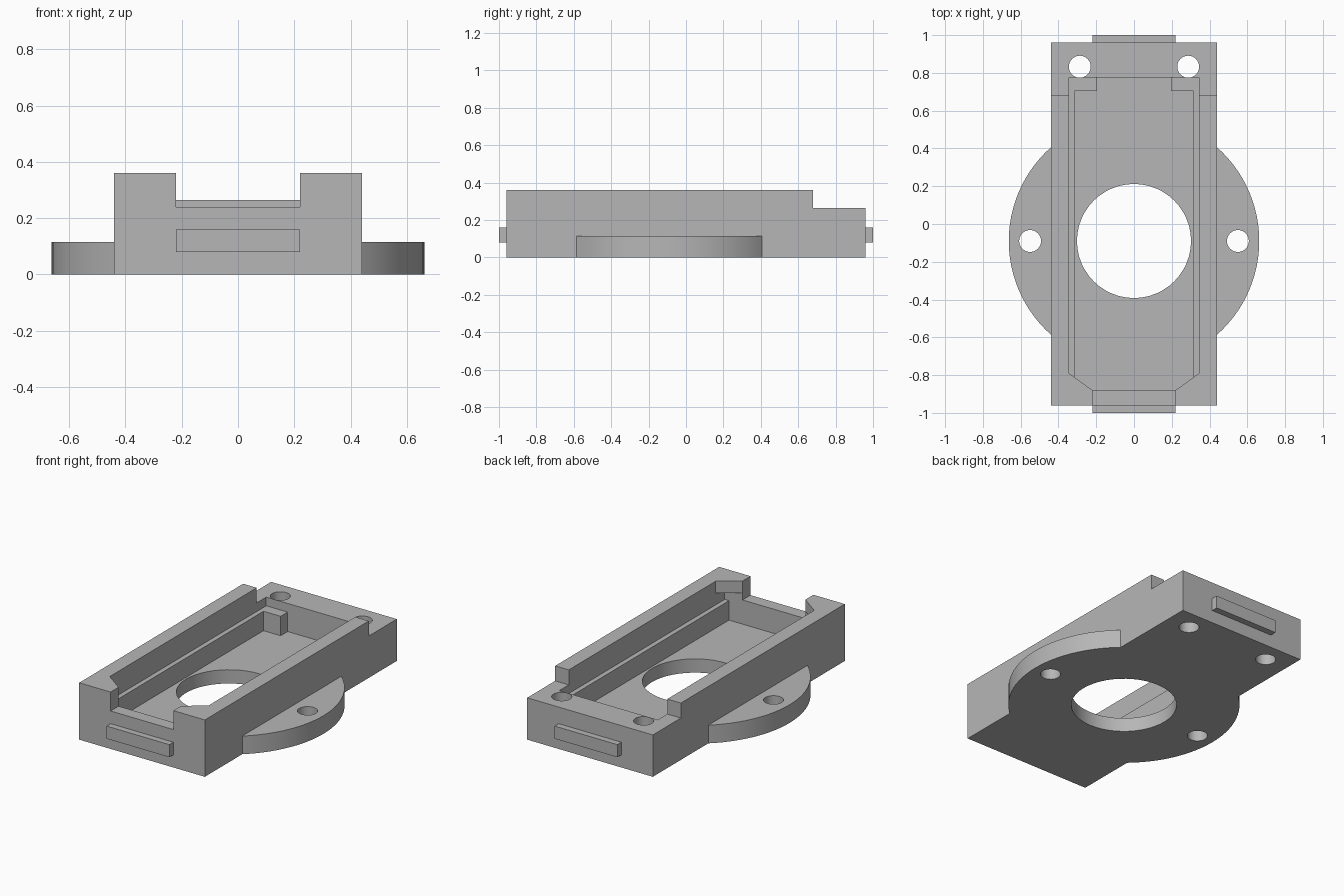
import bpy
import math

cube = bpy.data.objects.get("Cube")
if cube:
    bpy.data.objects.remove(cube, do_unlink=True)

grey = bpy.data.materials.new("plain_grey")
grey.use_nodes = True
colour = (0.47, 0.47, 0.47, 1)
grey.diffuse_color = colour
grey.node_tree.nodes["Principled BSDF"].inputs["Base Color"].default_value = colour


def prism(name, outline, z0, z1):
    """Extrude a counter-clockwise xy outline from z0 to z1."""
    n = len(outline)
    verts = [(x, y, z) for z in (z0, z1) for x, y in outline]
    faces = [tuple(reversed(range(n))), tuple(range(n, 2 * n))]
    faces += [(i, (i + 1) % n, n + (i + 1) % n, n + i) for i in range(n)]
    mesh = bpy.data.meshes.new(name)
    mesh.from_pydata(verts, [], faces)
    mesh.materials.append(grey)
    obj = bpy.data.objects.new(name, mesh)
    bpy.context.collection.objects.link(obj)
    return obj


def box(name, x, y0, y1, z0, z1):
    return prism(name, [(-x, y0), (x, y0), (x, y1), (-x, y1)], z0, z1)


def disc(name, x, y, r, z0, z1, n=48):
    ring = [(x + r * math.cos(math.tau * i / n), y + r * math.sin(math.tau * i / n))
            for i in range(n)]
    return prism(name, ring, z0, z1)


def mirrored(half):
    """Complete a right-hand half outline, listed from front to back."""
    return half + [(-x, y) for x, y in reversed(half)]


def combine(target, tool, operation):
    mod = target.modifiers.new(tool.name, 'BOOLEAN')
    mod.operation = operation
    mod.solver = 'EXACT'
    mod.object = tool
    bpy.context.view_layer.objects.active = target
    bpy.ops.object.modifier_apply(modifier=mod.name)
    bpy.data.objects.remove(tool, do_unlink=True)


WIDTH, LENGTH, HEIGHT = 0.44, 0.96, 0.36
CENTRE_Y = -0.09
FRONT, BACK = -0.88, 0.775

# Solid parts: case, round flange and end tabs
case = box("mounting_case", WIDTH, -LENGTH, LENGTH, 0, HEIGHT)
combine(case, disc("flange", 0, CENTRE_Y, 0.663, 0, 0.115, 96), 'UNION')
for name, side in (("front_tab", -1), ("back_tab", 1)):
    y0, y1 = sorted((side * 0.9, side * 1.0))
    combine(case, box(name, 0.22, y0, y1, 0.08, 0.16), 'UNION')

# Lowered back end and open notch in the front wall
cuts = [box("back_step", 0.6, 0.68, 1.2, 0.265, 0.5),
        box("front_notch", 0.22, -1.2, -0.8, 0.24, 0.5)]

# Pocket: chamfered mouth, undercut slot, then deep well with two back posts
mouth = mirrored([(0.22, FRONT), (0.345, -0.79), (0.345, BACK)])
well = mirrored([(0.315, FRONT), (0.315, 0.705), (0.195, 0.705), (0.195, BACK)])
cuts += [prism("mouth", mouth, 0.25, 0.5),
         box("slot", 0.345, FRONT, BACK, 0.21, 0.285),
         prism("well", well, 0.087, 0.25)]

# Central opening and screw holes
cuts.append(disc("opening", 0, CENTRE_Y, 0.302, -0.1, 0.2))
for side in (-1, 1):
    cuts.append(disc("flange_hole", side * 0.55, CENTRE_Y, 0.058, -0.1, 0.2, 32))
    cuts.append(disc("back_hole", side * 0.287, 0.833, 0.058, -0.1, 0.5, 32))

for cut in cuts:
    combine(case, cut, 'DIFFERENCE')

# Smooth round walls, crisp edges
bpy.ops.object.select_all(action='DESELECT')
case.select_set(True)
bpy.context.view_layer.objects.active = case
bpy.ops.object.shade_smooth_by_angle(angle=math.radians(30))
